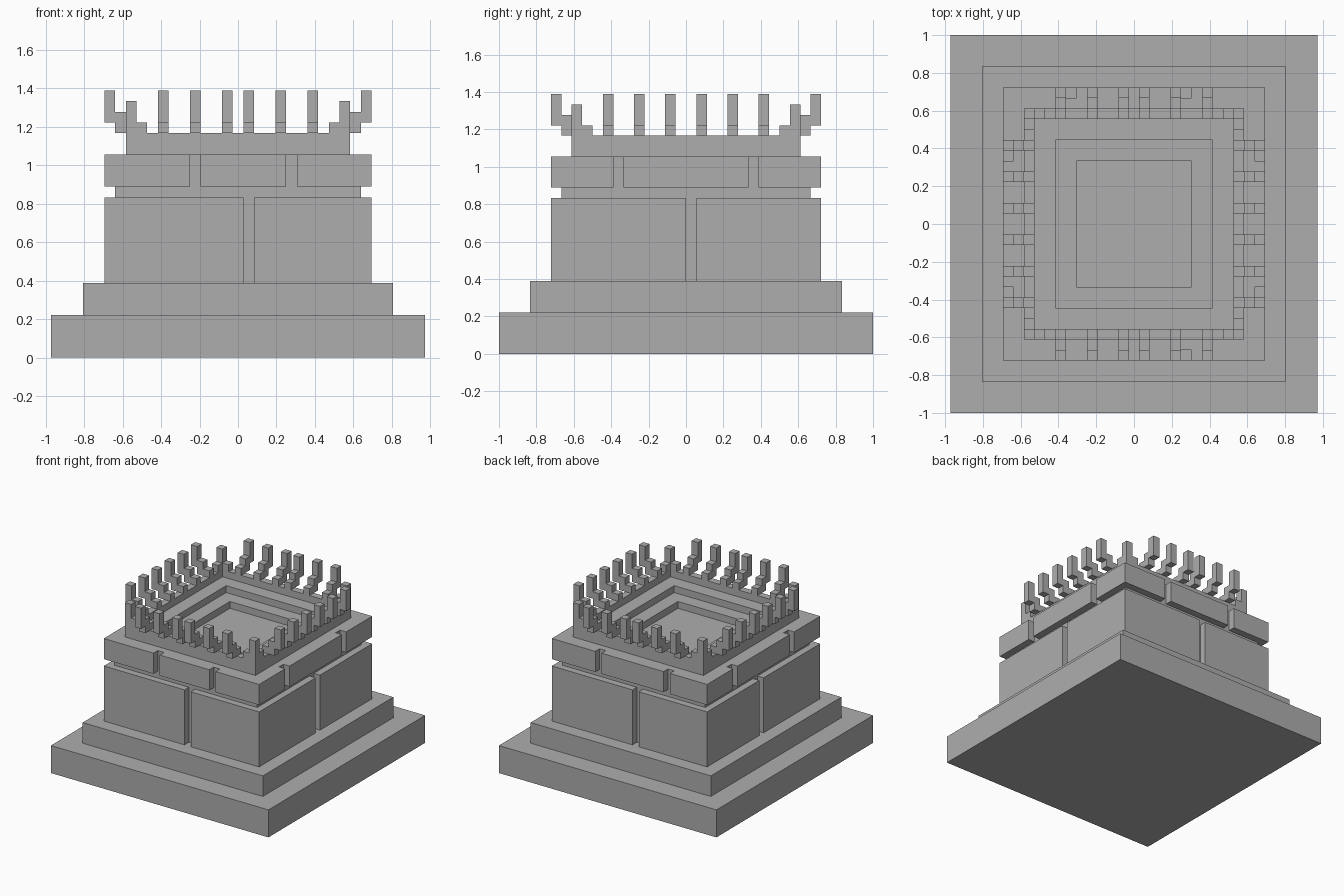
import bpy, bmesh
from mathutils import Vector

if "Cube" in bpy.data.objects:
    bpy.data.objects.remove(bpy.data.objects["Cube"])

U = 1 / 18  # one block unit

stone = bpy.data.materials.new("grey stone")
stone.diffuse_color = (0.42, 0.42, 0.42, 1)
stone.use_nodes = True
stone.node_tree.nodes["Principled BSDF"].inputs["Base Color"].default_value = stone.diffuse_color


def finish(name, bm):
    bmesh.ops.recalc_face_normals(bm, faces=bm.faces)
    me = bpy.data.meshes.new(name)
    bm.to_mesh(me)
    bm.free()
    ob = bpy.data.objects.new(name, me)
    bpy.context.collection.objects.link(ob)
    me.materials.append(stone)
    return ob


def extrude(bm, pts, offset):
    """Extrude a closed outline (block units) along an offset."""
    face = bm.faces.new([bm.verts.new(Vector(p) * U) for p in pts])
    new = bmesh.ops.extrude_face_region(bm, geom=[face])["geom"]
    verts = [v for v in new if isinstance(v, bmesh.types.BMVert)]
    bmesh.ops.translate(bm, verts=verts, vec=Vector(offset) * U)


def add_box(bm, x0, x1, y0, y1, z0, z1):
    extrude(bm, [(x0, y0, z0), (x1, y0, z0), (x1, y1, z0), (x0, y1, z0)], (0, 0, z1 - z0))


def slab(name, hx, hy, z0, z1):
    bm = bmesh.new()
    add_box(bm, -hx, hx, -hy, hy, z0, z1)
    return finish(name, bm)


def course(name, hx, hy, z0, z1, front, right, back, left):
    """Slab with one-unit joints; each joint is given by its lower coordinate."""
    pts = []

    def side(start, cuts, place, step):
        pts.append(place(start, 0))
        for c in sorted(cuts, reverse=step < 0):
            a, b = (c, c + 1) if step > 0 else (c + 1, c)
            pts.extend([place(a, 0), place(a, 1), place(b, 1), place(b, 0)])

    side(-hx, front, lambda t, d: (t, -hy + d, z0), 1)
    side(-hy, right, lambda t, d: (hx - d, t, z0), 1)
    side(hx, back, lambda t, d: (t, hy - d, z0), -1)
    side(hy, left, lambda t, d: (-hx + d, t, z0), -1)
    bm = bmesh.new()
    extrude(bm, pts, (0, 0, z1 - z0))
    return finish(name, bm)


# Stepped base
slab("base_plinth", 17.5, 18, 0, 4)
slab("base_step", 14.5, 15, 4, 7)

# Main stone course, recessed neck and upper course
course("main_stones", 12.5, 13, 7, 15, [0.5], [0], [-1.5], [0])
slab("neck", 11.5, 12, 15, 16)
upper = course("upper_stones", 12.5, 13, 16, 19,
               [-4.5, 4.5], [-7, 6], [4.5, -6.5], [-7, 6])

# Deepest part of the basin, cut into the upper course
cutter = slab("basin_cutter", 5.5, 6, 18, 20)
cutter.hide_render = True
mod = upper.modifiers.new("basin", 'BOOLEAN')
mod.operation = 'DIFFERENCE'
mod.solver = 'EXACT'
mod.object = cutter
bpy.context.view_layer.objects.active = upper
bpy.ops.object.modifier_apply(modifier="basin")
bpy.data.objects.remove(cutter)

# Stepped basin rim: closed loft through nested rectangles
bm = bmesh.new()
rings = []
for hx, hy, z in [(10.5, 11, 19), (10.5, 11, 21), (9.5, 10, 21),
                  (9.5, 10, 20), (7.5, 8, 20), (7.5, 8, 19)]:
    rings.append([bm.verts.new(Vector((sx * hx, sy * hy, z)) * U)
                  for sx, sy in [(-1, -1), (1, -1), (1, 1), (-1, 1)]])
for i, a in enumerate(rings):
    b = rings[(i + 1) % len(rings)]
    for k in range(4):
        j = (k + 1) % 4
        bm.faces.new([a[k], a[j], b[j], b[k]])
finish("basin_rim", bm)

# Corner posts with a low step on both sides
bm = bmesh.new()
for sx in (-1, 1):
    for sy in (-1, 1):
        for xa, ya, top in [(9.5, 10, 24), (8.5, 10, 22), (9.5, 9, 22)]:
            xs = sorted((sx * xa, sx * (xa + 1)))
            ys = sorted((sy * ya, sy * (ya + 1)))
            add_box(bm, *xs, *ys, 21, top)
finish("corner_posts", bm)

# Hooked prongs along the rim: (outward, height) profile
HOOK = [(0, 21), (2, 21), (2, 22), (3, 22), (3, 25),
        (2, 25), (2, 23), (1, 23), (1, 22), (0, 22)]
for s, names in [(-1, ("front_prongs", "left_prongs")), (1, ("back_prongs", "right_prongs"))]:
    bm = bmesh.new()
    for x in (-7.5, -4.5, -1.5, 0.5, 3.5, 6.5):
        extrude(bm, [(x, s * (10 + r), z) for r, z in HOOK], (1, 0, 0))
    finish(names[0], bm)
    bm = bmesh.new()
    for y in (-8, -5, -2, 1, 4, 7):
        extrude(bm, [(s * (9.5 + r), y, z) for r, z in HOOK], (0, 1, 0))
    finish(names[1], bm)
